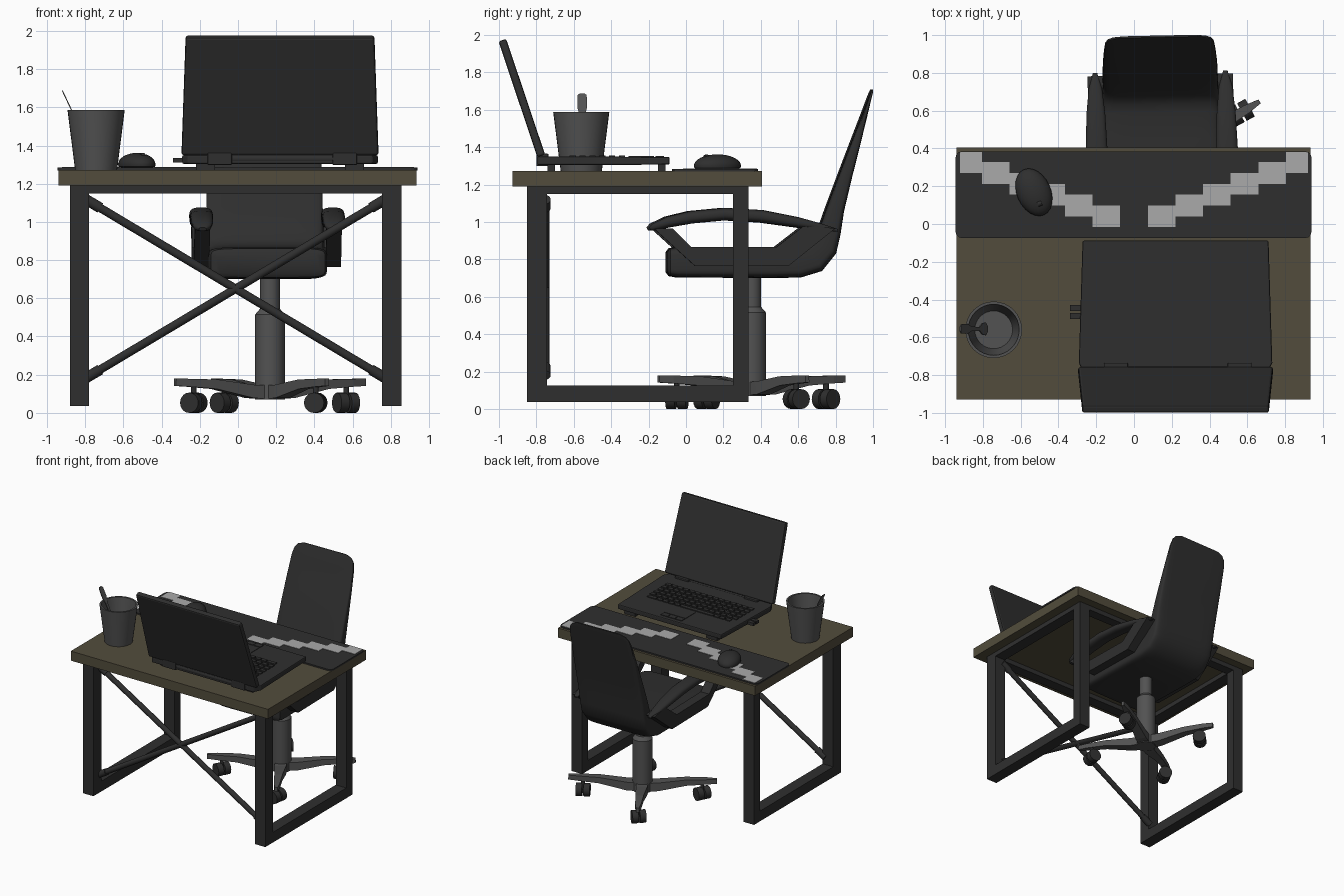
import bpy, bmesh
from math import sin, cos, pi, radians, copysign
from mathutils import Vector, Matrix

if "Cube" in bpy.data.objects:
    bpy.data.objects.remove(bpy.data.objects["Cube"])

def mat(name, r, g, b):
    m = bpy.data.materials.new(name)
    m.diffuse_color = (r, g, b, 1)
    m.use_nodes = True
    m.node_tree.nodes["Principled BSDF"].inputs["Base Color"].default_value = m.diffuse_color
    return m

BLACK = mat("black", .028, .028, .028)
WOOD = mat("wood", .085, .073, .045)
STEEL = mat("steel", .085, .085, .085)
PALE = mat("pale", .4, .4, .4)

def finish(name, bm, m, bevel=0, smooth=False):
    bmesh.ops.recalc_face_normals(bm, faces=bm.faces)
    me = bpy.data.meshes.new(name)
    bm.to_mesh(me)
    bm.free()
    me.materials.append(m)
    o = bpy.data.objects.new(name, me)
    bpy.context.collection.objects.link(o)
    if bevel:
        b = o.modifiers.new("bevel", 'BEVEL')
        b.width, b.segments = bevel, 2
    if smooth:
        bpy.ops.object.select_all(action='DESELECT')
        o.select_set(True)
        bpy.context.view_layer.objects.active = o
        bpy.ops.object.shade_smooth_by_angle(angle=radians(40))
    return o

def add_box(bm, x0, x1, y0, y1, z0, z1):
    M = Matrix.Translation(((x0+x1)/2, (y0+y1)/2, (z0+z1)/2)) @ Matrix.Diagonal((x1-x0, y1-y0, z1-z0, 1))
    bmesh.ops.create_cube(bm, size=1, matrix=M)

def boxes(name, dims, m, bevel=0):
    bm = bmesh.new()
    for d in dims:
        add_box(bm, *d)
    return finish(name, bm, m, bevel)

def loft(name, rings, m, bevel=0, smooth=False):
    bm = bmesh.new()
    vs = [[bm.verts.new(p) for p in r] for r in rings]
    n = len(rings[0])
    for a, b in zip(vs, vs[1:]):
        for i in range(n):
            bm.faces.new((a[i], a[(i+1) % n], b[(i+1) % n], b[i]))
    bm.faces.new(vs[0])
    bm.faces.new(vs[-1])
    return finish(name, bm, m, bevel, smooth)

def sweep(name, st, m, x0=0, n=4, p=60, **kw):
    """Superellipse sections along a y-z path; stations are (y, z, half width, half thickness)."""
    rings = []
    for i, (y, z, hw, ht) in enumerate(st):
        a, b = st[max(i-1, 0)], st[min(i+1, len(st)-1)]
        t = Vector((0, b[0]-a[0], b[1]-a[1])).normalized()
        nrm = Vector((0, -t.z, t.y))
        ring = []
        for k in range(n):
            c, s = cos(2*pi*(k+.5)/n), sin(2*pi*(k+.5)/n)
            ring.append(Vector((x0 + hw*copysign(abs(c)**(2/p), c), y, z)) + nrm*ht*copysign(abs(s)**(2/p), s))
        rings.append(ring)
    return loft(name, rings, m, **kw)

def rod(name, a, b, r, m, n=16):
    a, b = Vector(a), Vector(b)
    q = (b-a).to_track_quat('Z', 'Y')
    circ = [q @ Vector((r*cos(2*pi*k/n), r*sin(2*pi*k/n), 0)) for k in range(n)]
    return loft(name, [[a+c for c in circ], [b+c for c in circ]], m, smooth=True)

def lathe(name, prof, loc, m, n=32):
    rings = [[(r*cos(2*pi*k/n), r*sin(2*pi*k/n), z) for k in range(n)] for r, z in prof]
    o = loft(name, rings, m, smooth=True)
    o.location = loc
    return o

# Desk: top, side frames, rails, crossed braces
boxes("desk_top", [(-.94, .935, -.928, .405, 1.19, 1.272)], WOOD)
for side, x0, x1 in (("left", -.88, -.78), ("right", .755, .855)):
    boxes(side + "_leg_frame", [(x0, x1, -.85, -.743, .037, 1.19), (x0, x1, .25, .333, .037, 1.19),
                                (x0, x1, -.743, .25, .037, .125), (x0, x1, -.743, .25, 1.15, 1.19)], BLACK)
boxes("desk_rails", [(-.78, .755, -.85, -.76, 1.15, 1.19), (-.78, .755, .25, .333, 1.15, 1.19)], BLACK)
for i, (za, zb) in enumerate(((1.12, .18), (.18, 1.12))):
    a, b = Vector((-.8, -.752, za)), Vector((.775, -.752, zb))
    rod(f"brace_{i}", a, b, .022, BLACK)
    rod(f"brace_end_a_{i}", a, a.lerp(b, .05), .028, BLACK)
    rod(f"brace_end_b_{i}", b, b.lerp(a, .05), .028, BLACK)

# Desk mat with stepped pale patches
corners = []
for cx, cy, a0 in ((.905, .35, 0), (-.91, .35, 90), (-.91, -.04, 180), (.905, -.04, 270)):
    corners += [(cx+.035*cos(radians(a0+d)), cy+.035*sin(radians(a0+d))) for d in (0, 30, 60, 90)]
loft("desk_mat", [[(x, y, z) for x, y in corners] for z in (1.27, 1.284)], BLACK)
patches = []
for s in (-1, 1):
    for i in range(6):
        xa, xb = .074 + .146*i, min(.074 + .146*(i+1), .922)
        y = -.016 + .057*i
        patches.append((min(s*xa, s*xb), max(s*xa, s*xb), y, min(y+.115, .38), 1.28, 1.287))
boxes("mat_patches", patches, PALE)

# Mouse
bm = bmesh.new()
bmesh.ops.create_uvsphere(bm, u_segments=24, v_segments=16, radius=1)
for v in bm.verts:
    v.co = Vector((v.co.x*.09, v.co.y*.132, max(v.co.z, -.25)*.06))
mouse = finish("mouse", bm, BLACK, smooth=True)
mouse.location, mouse.rotation_euler = (-.53, .168, 1.301), (0, 0, radians(24))
rod("mouse_wheel", (-.51, .105, 1.345), (-.49, .113, 1.345), .015, BLACK)

# Laptop: tapered base, keys, touchpad, hinges, lid
LX = .22
sweep("laptop_base", [(-.088, 1.327, .498, .021), (-.735, 1.327, .518, .023), (-.795, 1.327, .49, .023)],
      BLACK, x0=LX, bevel=.008)
boxes("laptop_feet", [(x, x+.1, y, y+.04, 1.27, 1.31) for x in (-.22, .56) for y in (-.74, -.15)], BLACK)
keys = []
for r in range(6):
    y = -.622 + r*.0525
    if r < 5:
        keys += [(-.215+k*.0558, -.17+k*.0558, y, y+.033, 1.345, 1.356) for k in range(15)]
    else:
        edges = [-.185, -.13, -.075, -.02, .30, .355, .41, .465, .52, .61]
        keys += [(a, b-.01, y, y+.033, 1.345, 1.356) for a, b in zip(edges, edges[1:])]
boxes("keyboard_keys", keys, BLACK)
boxes("touchpad", [(.124, .325, -.307, -.17, 1.345, 1.352)]
      + [(.124+.068*k, .188+.068*k, -.163, -.117, 1.345, 1.353) for k in range(3)], BLACK)
boxes("side_plugs", [(-.34, -.27, y, y+.032, 1.31, 1.335) for y in (-.503, -.461)], BLACK)
sweep("laptop_lid", [(-.774, 1.353, .522, .022), (-.982, 1.972, .5, .022)], BLACK, x0=LX, bevel=.012)
rod("hinge_bar", (-.03, -.772, 1.33), (.5, -.772, 1.33), .026, BLACK)
boxes("hinges", [(x, x+.128, -.80, -.735, 1.298, 1.365) for x in (-.16, .495)], BLACK, .006)

# Cup and stirrer spoon
lathe("cup", [(.11, 0), (.15, .315), (.135, .315), (.1, .02)], (-.743, -.56, 1.272), STEEL)
a, b = Vector((-.92, -.555, 1.688)), Vector((-.775, -.555, 1.38))
rings = []
for t, w in ((0, .012), (.03, .024), (.25, .026), (.4, .012), (.7, .01), (.8, .03), (.92, .034), (1, .012)):
    c = a.lerp(b, t)
    rings.append([c + Vector((dx, dy*w, 0)) for dx, dy in ((-.003, -1), (.003, -1), (.003, 1), (-.003, 1))])
loft("spoon", rings, STEEL)

# Chair column and four-armed base with casters
CX, CY = .1675, .35
lathe("chair_column", [(.078, .07), (.078, .515), (.052, .545), (.052, .72)], (CX, CY, 0), STEEL)
for i in range(4):
    ang = radians(31 + 90*i)
    arm = sweep(f"base_arm_{i}", [(0, .108, .05, .036), (.12, .112, .045, .035), (.34, .15, .032, .025),
                                  (.5, .158, .024, .021), (.58, .16, .012, .019)], STEEL)
    arm.location, arm.rotation_euler = (CX, CY, 0), (0, 0, ang - pi/2)
    x, y = CX + .465*cos(ang), CY + .465*sin(ang)
    rod(f"caster_stem_{i}", (x, y, .06), (x, y, .15), .015, BLACK)
    d = Vector((cos(.5 + i*.3), sin(.5 + i*.3), 0))
    for j, s in enumerate((-1, 1)):
        c = Vector((x, y, .053))
        rod(f"caster_wheel_{i}_{j}", c + d*s*.006, c + d*s*.055, .053, BLACK, 20)

# Chair seat and back in one curved shell, with side arm frames
chair = [sweep("seat_and_back", [
    (-.455, .785, .27, .055), (-.44, .785, .30, .075), (-.40, .785, .31, .082), (.1, .783, .31, .083),
    (.25, .787, .31, .085), (.33, .81, .308, .085), (.385, .87, .306, .075), (.415, .95, .305, .06),
    (.445, 1.07, .305, .048), (.50, 1.25, .302, .036), (.56, 1.44, .296, .024), (.61, 1.6, .288, .013),
    (.628, 1.66, .275, .009), (.638, 1.69, .25, .007), (.643, 1.708, .2, .005)],
    BLACK, n=32, p=7, smooth=True)]
frame = [(-.53, .965), (-.31, .765), (.19, .765), (.44, .965), (.28, .985), (.125, .865), (-.33, .865), (-.43, .965)]
for side, s in (("left", -1), ("right", 1)):
    chair.append(sweep(side + "_armrest", [
        (-.55, .962, .02, .01), (-.53, .972, .045, .02), (-.45, 1.0, .058, .03), (-.33, 1.025, .06, .034),
        (-.15, 1.042, .06, .034), (.05, 1.03, .058, .034), (.24, .998, .05, .028), (.37, .972, .036, .018),
        (.455, .955, .012, .007)], BLACK, x0=s*.345, n=20, p=2.6, smooth=True))
    chair.append(loft(side + "_arm_support", [[(s*x, y, z) for y, z in frame] for x in (.305, .385)], BLACK))
for o in chair:
    o.location, o.rotation_euler = (.148, CY, 0), (0, 0, radians(1.2))
